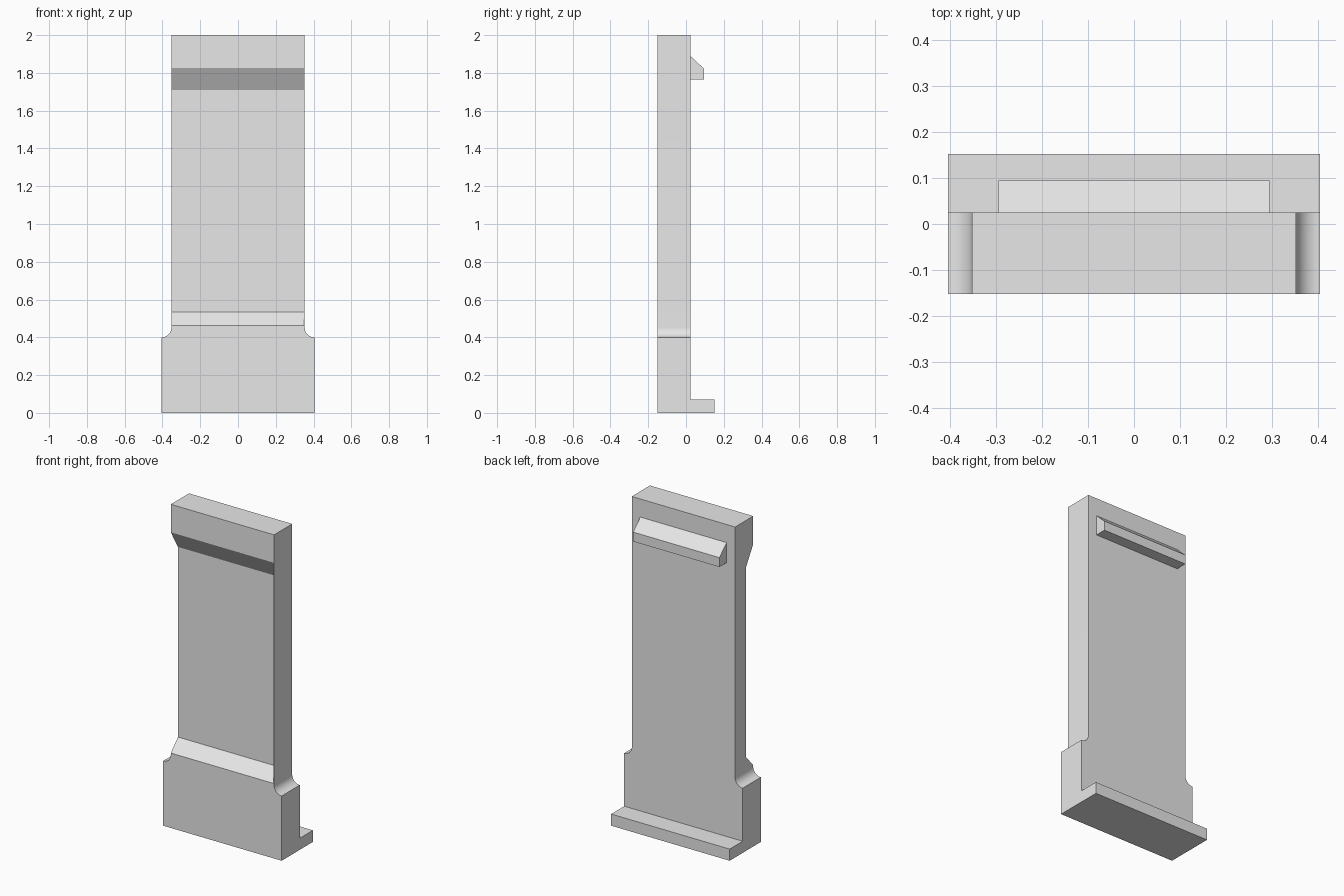
import bpy, bmesh
from math import sin, cos, pi, radians

cube = bpy.data.objects.get("Cube")
if cube:
    bpy.data.objects.remove(cube, do_unlink=True)

grey = bpy.data.materials.new("plain grey")
grey.use_nodes = True
colour = (0.8, 0.8, 0.8, 1)
grey.diffuse_color = colour
grey.node_tree.nodes["Principled BSDF"].inputs["Base Color"].default_value = colour


def prism(name, outline, start, end, axis):
    """Extrude a (y, z) outline along x, or an (x, z) outline along y."""
    bm = bmesh.new()
    place = (lambda a, z, d: (d, a, z)) if axis == "x" else (lambda a, z, d: (a, d, z))
    face = bm.faces.new([bm.verts.new(place(a, z, start)) for a, z in outline])
    made = bmesh.ops.extrude_face_region(bm, geom=[face])["geom"]
    shift = place(0, 0, end - start)
    bmesh.ops.translate(bm, vec=shift, verts=[v for v in made if isinstance(v, bmesh.types.BMVert)])
    bmesh.ops.recalc_face_normals(bm, faces=bm.faces)
    mesh = bpy.data.meshes.new(name)
    bm.to_mesh(mesh)
    bm.free()
    mesh.materials.append(grey)
    obj = bpy.data.objects.new(name, mesh)
    bpy.context.collection.objects.link(obj)
    return obj


def cut(target, cutter):
    """Subtract the cutter from the target and discard it."""
    cutter.hide_render = True
    mod = target.modifiers.new("cut", "BOOLEAN")
    mod.operation = "DIFFERENCE"
    mod.solver = "EXACT"
    mod.object = cutter
    bpy.context.view_layer.objects.active = target
    bpy.ops.object.modifier_apply(modifier=mod.name)
    bpy.data.objects.remove(cutter, do_unlink=True)


foot_x, body_x = 0.405, 0.353
front_y, back_y, ledge_y = -0.152, 0.025, 0.152
foot_top, height = 0.4, 2.0
radius = foot_x - body_x

# Upright slab with the ledge along the bottom of its back
body = prism("upright_body", [(front_y, 0), (ledge_y, 0), (ledge_y, 0.072),
                              (back_y, 0.072), (back_y, height), (front_y, height)],
             -foot_x, foot_x, "x")

# Narrow the slab above the foot, with a hollow fillet on each side
steps = 16
fillet = [(foot_x - radius * sin(t), foot_top + radius - radius * cos(t))
          for t in (pi / 2 * i / steps for i in range(steps + 1))]
notch = [(0.6, foot_top)] + fillet + [(body_x, 2.2), (0.6, 2.2)]
for side in (1, -1):
    cut(body, prism("side_cutter", [(side * x, z) for x, z in notch], -0.4, 0.4, "y"))

# Front recess with sloped ends, open on one side and closed by a thin skin on the other
depth = 0.07
lower, upper = (0.463, 0.535), (1.71, 1.827)
out = 0.5  # carry both slopes on past the front face
z_low = lower[0] - (lower[1] - lower[0]) * out
z_high = upper[1] + (upper[1] - upper[0]) * out
recess = [(front_y - depth * out, z_low), (front_y + depth, lower[1]),
          (front_y + depth, upper[0]), (front_y - depth * out, z_high)]
cut(body, prism("recess_cutter", recess, -0.6, body_x - 0.003, "x"))

# Wedge-shaped catch on the upper back
catch = prism("back_catch", [(back_y, 1.764), (0.095, 1.764), (0.095, 1.822), (back_y, 1.888)],
              -0.295, 0.295, "x")

# Smooth the fillets and keep every other edge crisp
bpy.ops.object.select_all(action="DESELECT")
body.select_set(True)
bpy.context.view_layer.objects.active = body
bpy.ops.object.shade_smooth_by_angle(angle=radians(20))
